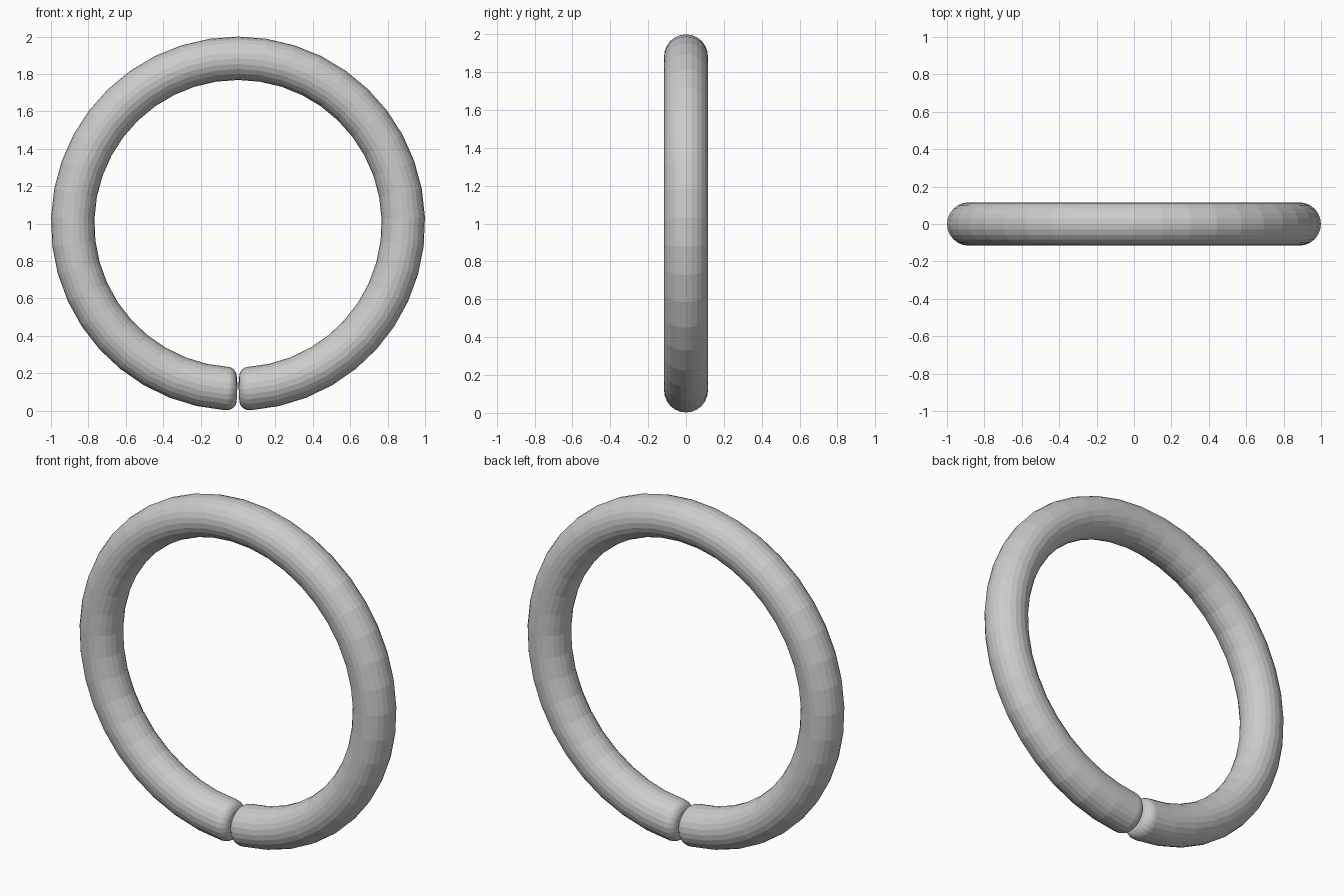
import bpy, bmesh, math
from mathutils import Vector

if "Cube" in bpy.data.objects:
    bpy.data.objects.remove(bpy.data.objects["Cube"])

R, r = 0.884, 0.116        # ring radius, tube radius
SIDES, SEGS = 24, 40
GAP, FILLET = 0.004, 0.052  # half gap at the ends, end rounding

# Half-end profile: (distance along the ring from the gap centre, tube radius)
end = [(GAP, 0.035)]
for i in range(6):
    a = math.radians(90 * i / 5)
    end.append((GAP + 0.003 + FILLET * (1 - math.cos(a)),
                r - FILLET + FILLET * math.sin(a)))

# Stations around the ring, measured as an angle from the bottom
a0 = end[-1][0] / R
stations = [(s / R, q) for s, q in end]
stations += [(a0 + (2 * math.pi - 2 * a0) * i / SEGS, r) for i in range(1, SEGS)]
stations += [(2 * math.pi - s / R, q) for s, q in reversed(end)]

# Open ring swept through the stations
bm = bmesh.new()
loops = []
for a, q in stations:
    out = Vector((math.sin(a), 0, -math.cos(a)))
    loop = []
    for k in range(SIDES):
        t = 2 * math.pi * k / SIDES
        p = out * (R + q * math.cos(t)) + Vector((0, q * math.sin(t), 1))
        loop.append(bm.verts.new(p))
    loops.append(loop)
for A, B in zip(loops, loops[1:]):
    for k in range(SIDES):
        n = (k + 1) % SIDES
        bm.faces.new((A[k], A[n], B[n], B[k]))
bm.faces.new(loops[0])
bm.faces.new(loops[-1])
bmesh.ops.recalc_face_normals(bm, faces=bm.faces[:])

mesh = bpy.data.meshes.new("open_ring")
bm.to_mesh(mesh)
bm.free()
ring = bpy.data.objects.new("open_ring", mesh)
bpy.context.collection.objects.link(ring)
